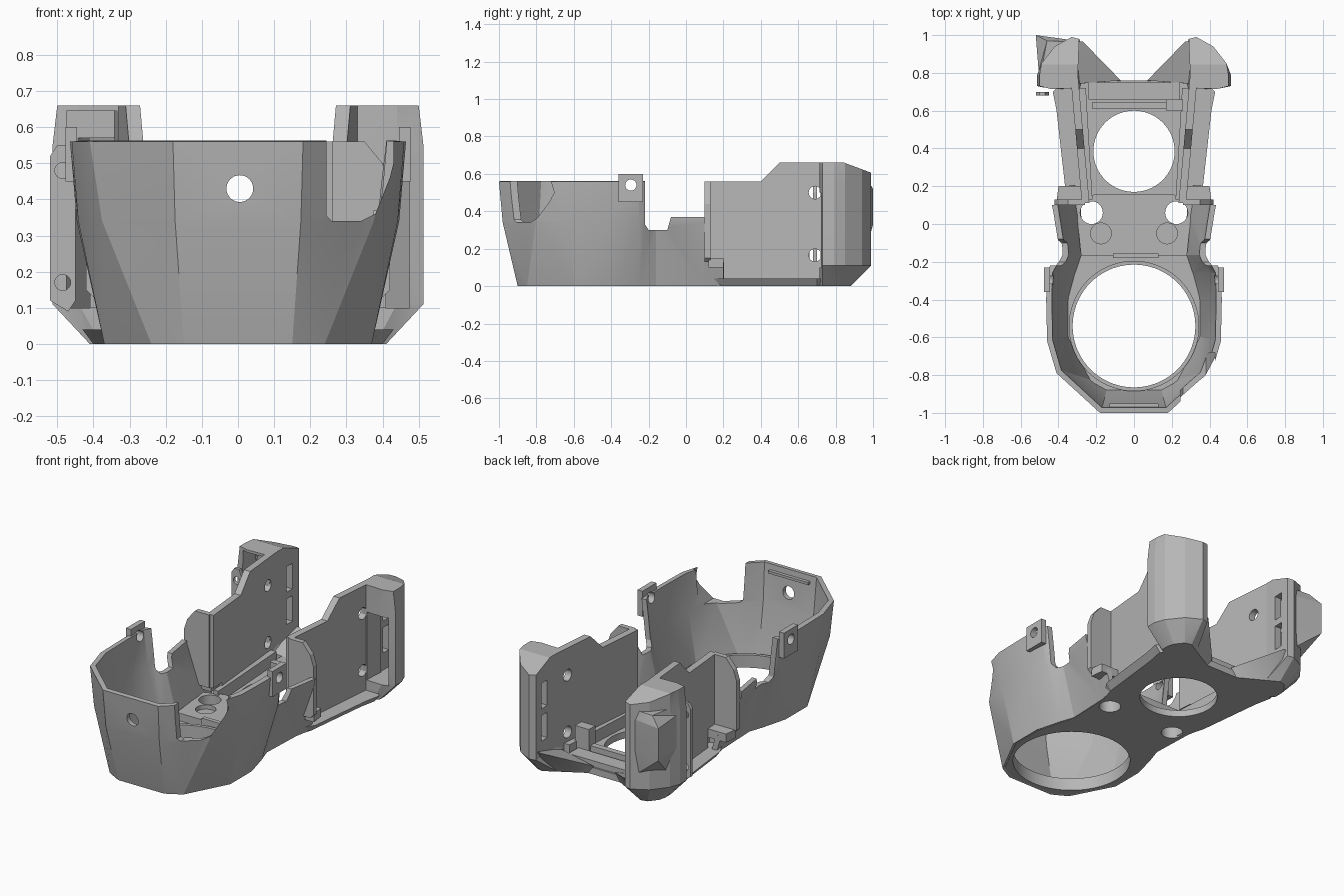
import bpy, bmesh, math
from mathutils import Vector

cube = bpy.data.objects.get("Cube")
if cube:
    bpy.data.objects.remove(cube)

grey = bpy.data.materials.new("light_grey")
grey.use_nodes = True
colour = (0.47, 0.47, 0.47, 1)
grey.diffuse_color = colour
grey.node_tree.nodes["Principled BSDF"].inputs["Base Color"].default_value = colour


def finish(name, bm):
    bmesh.ops.recalc_face_normals(bm, faces=bm.faces)
    mesh = bpy.data.meshes.new(name)
    bm.to_mesh(mesh)
    bm.free()
    mesh.materials.append(grey)
    ob = bpy.data.objects.new(name, mesh)
    bpy.context.collection.objects.link(ob)
    return ob


def loft(name, rings, closed=True):
    """Skin equal-length rings of points; closed rings get end caps."""
    bm = bmesh.new()
    vs = [[bm.verts.new(p) for p in r] for r in rings]
    n = len(vs[0])
    for a, b in zip(vs, vs[1:]):
        for i in range(n if closed else n - 1):
            j = (i + 1) % n
            bm.faces.new((a[i], a[j], b[j], b[i]))
    if closed:
        bm.faces.new(vs[0])
        bm.faces.new(vs[-1])
    bmesh.ops.triangulate(bm, faces=[f for f in bm.faces if len(f.verts) == 4])
    return finish(name, bm)


def prism(name, pts, lo, hi, axis="z"):
    """Extrude a flat polygon along one axis."""
    place = {"x": lambda p, d: (d, p[0], p[1]),
             "y": lambda p, d: (p[0], d, p[1]),
             "z": lambda p, d: (p[0], p[1], d)}[axis]
    return loft(name, [[place(p, d) for p in pts] for d in (lo, hi)])


def box(name, x0, x1, y0, y1, z0, z1):
    return prism(name, [(x0, y0), (x1, y0), (x1, y1), (x0, y1)], z0, z1)


def disc(name, u, v, r, lo, hi, axis="z", n=48):
    pts = [(u + r * math.cos(math.tau * i / n), v + r * math.sin(math.tau * i / n)) for i in range(n)]
    return prism(name, pts, lo, hi, axis)


def cut(ob, *cutters):
    """Subtract the cutters, bake the result and drop the cutters."""
    for c in cutters:
        c.hide_render = True
        m = ob.modifiers.new("cut", "BOOLEAN")
        m.operation, m.solver, m.object = "DIFFERENCE", "EXACT", c
    bake(ob)
    for c in cutters:
        bpy.data.objects.remove(c)


def bake(ob):
    bpy.context.view_layer.update()
    mesh = bpy.data.meshes.new_from_object(ob.evaluated_get(bpy.context.evaluated_depsgraph_get()))
    ob.modifiers.clear()
    ob.data = mesh


def both(half):
    """Half outline from front to back, continued by its mirror image."""
    return half + [(-x, y) for x, y in reversed(half)]


# Faceted front cowl: thin tapered wall around the front and neck
low = [(.33, .2), (.31, .1), (.3, -.16), (.33, -.25), (.37, -.4), (.37, -.6), (.24, -.85), (.15, -.9)]
top = [(.46, .2), (.46, .1), (.41, -.16), (.46, -.25), (.465, -.4), (.46, -.62), (.41, -.79), (.18, -1)]
mid = [tuple(Vector(a).lerp(Vector(b), .8)) for a, b in zip(low, top)]
rings = [[(x, y, z) for x, y in both(r)] for r, z in ((low, 0), (mid, .34), (top, .56))]
cowl = loft("front_cowl", rings, closed=False)
sol = cowl.modifiers.new("wall", "SOLIDIFY")
sol.thickness = .03
sol.offset = -1 if sum(p.normal.y for p in cowl.data.polygons if p.center.y < -.9) < 0 else 1
bake(cowl)
saddle = [(-.22, .7), (-.22, .33), (-.2, .3), (-.1, .3), (-.08, .37), (.1, .37), (.1, .13), (.3, .13), (.3, .7)]
corner = [(.245, .6), (.245, .355), (.26, .34), (.34, .34), (.38, .36), (.42, .46), (.43, .5), (.43, .6)]
cut(cowl, prism("saddle_cut", saddle, -.7, .7, "x"),
    prism("corner_cut", corner, -1.1, -.68, "y"),
    disc("front_hole", .005, .43, .037, -1.1, -.8, "y", 32),
    disc("tab_hole", -.295, .54, .03, -.7, .7, "x", 24))
box("rim_ridge", -.13, .13, -.975, -.95, .515, .53)

# Base plate with nozzle, fan and wiring holes
base = [(.145, -.885), (.235, -.835), (.36, -.59), (.36, -.4), (.32, -.25), (.295, -.16),
        (.305, .1), (.335, .2), (.38, .6), (.40, .7), (.34, .76), (.07, .76)]
wide = [(x + (.03 if y > .15 and x > .2 else 0), y) for x, y in base]
floor = loft("base_plate", [[(x, y, z) for x, y in both(r)] for r, z in ((base, 0), (wide, .04))])
cut(floor, disc("large_hole", 0, -.54, .325, -.1, .2, n=72),
    disc("fan_hole", 0, .385, .215, -.1, .2, n=64),
    *[disc("wire_hole", s * .225, .06, .06, -.1, .2, n=32) for s in (1, -1)])

# Lip around the large opening
lip = disc("opening_lip", 0, -.54, .345, .03, .075, n=72)
cut(lip, disc("lip_hole", 0, -.54, .325, 0, .2, n=72))

# Raised neck deck with shallow screw seats
deck = prism("neck_deck", both([(.28, -.17), (.31, .12), (.2, .16)]), .03, .085)
cut(deck, *[disc("wire_hole", s * .225, .06, .06, 0, .2, n=32) for s in (1, -1)],
    *[disc("screw_seat", s * .175, -.05, .055, .06, .2, n=32) for s in (1, -1)])

# Cross bars and cable stop around the fan
box("neck_bar", -.11, .13, -.18, -.155, .03, .1)
box("rear_bar", -.22, .2, .61, .645, .03, .1)
box("rear_step", -.24, .24, .66, .75, .03, .075)
box("cable_stop", .17, .26, .6, .66, .03, .2)

side_profile = [(.11, .13), (.11, .56), (.4, .56), (.5, .66), (.84, .66), (.84, .03), (.2, .03), (.2, .13)]
flange = [(.26, .13), (.4, .13), (.42, .15), (.42, .44), (.40, .5), (.35, .56), (.26, .56)]
ear_full = [(.30, .72), (.29, .98), (.33, .99), (.42, .94), (.49, .85), (.513, .79), (.513, .73), (.44, .715)]
ear_low = [(.28, .72), (.25, .84), (.32, .88), (.36, .87), (.40, .82), (.41, .78), (.41, .73), (.38, .715)]
ear_top = [(min(x, .5), y) for x, y in ear_full]
pocket = [(.335, .6), (.475, .6), (.475, .8), (.41, .9), (.335, .94)]
slope = [(.84, .662), (1.1, .565), (1.1, .8), (.84, .8)]

for s, side, pocket_top in ((1, "left", .5), (-1, "right", .57)):
    def flip(pts):
        return [(s * x, y) for x, y in pts]

    # Slightly splayed flat side plate with two screw holes
    plate = loft(side + "_side_plate", [[(s * (.235 + .09 * (y - .1) + d), y, z) for y, z in side_profile]
                                        for d in (0, .04)])
    cut(plate, *[disc("screw_hole", .69, z, .034, -.7, .7, "x", 24) for z in (.165, .5)])

    # Upright flange and low rail
    prism(side + "_front_flange", flip(flange), .1, .13, "y")
    prism(side + "_flange_foot", flip([(.26, .12), (.41, .12), (.4, .2), (.26, .2)]), .1, .15)
    prism(side + "_inner_rail", flip([(.22, .13), (.25, .13), (.29, .72), (.255, .72)]), .03, .11)

    # Hollow rear ear, open to the front, with a sloped top and two slots
    ear = loft(side + "_rear_ear", [[(x, y, z) for x, y in flip(r)] for r, z in
                                    ((ear_low, 0), (ear_full, .11), (ear_full, .55), (ear_top, .66))])
    cut(ear, prism("pocket_cut", flip(pocket), .1, pocket_top), prism("slope_cut", slope, -.8, .8, "x"),
        *[box("slot_cut", *sorted((s * .2, s * .37)), .87, .925, z, z + .15) for z in (.2, .39)])
    if s < 0:
        cut(ear, box("upper_pocket_cut", -.475, -.335, .6, .85, .5, .645))

    # Sloped web joining the base to the ear
    loft(side + "_rear_web", [[(s * x, y, z) for x, y, z in ring] for ring in (
        [(.07, .74, 0), (.32, .74, 0), (.32, .86, 0), (.25, .84, 0)],
        [(.07, .76, .05), (.33, .74, .09), (.32, .97, .16), (.27, .965, .15)])])

    # Screw tab on the cowl rim
    tab = box(side + "_rim_tab", *sorted((s * .445, s * .477)), -.36, -.23, .45, .6)
    cut(tab, disc("tab_hole", -.295, .54, .03, -.7, .7, "x", 24))

# Extra bracket and flap on the right ear
bracket = prism("cable_bracket", [(-.52, .12), (-.47, .09), (-.45, .12), (-.45, .5), (-.47, .55), (-.5, .55), (-.52, .52)],
                .68, .7, "y")
cut(bracket, *[disc("bracket_hole", -.485, z, .022, .6, .8, "y", 24) for z in (.17, .48)])
loft("rear_flap", [[(x, y, z) for x, y in ring] for ring, z in (
    ([(-.36, .965), (-.34, .96), (-.42, .9), (-.47, .85)], .2),
    ([(-.52, 1), (-.34, .975), (-.42, .92), (-.505, .81)], .33),
    ([(-.52, 1), (-.34, .975), (-.42, .92), (-.505, .81)], .52),
    ([(-.46, .97), (-.34, .965), (-.42, .9), (-.49, .82)], .57))])

# Smooth the rounded surfaces and keep every real corner sharp
for ob in bpy.data.objects:
    if ob.type == "MESH" and grey.name in ob.data.materials:
        ob.data.shade_smooth()
        ob.data.set_sharp_from_angle(angle=math.radians(16))
